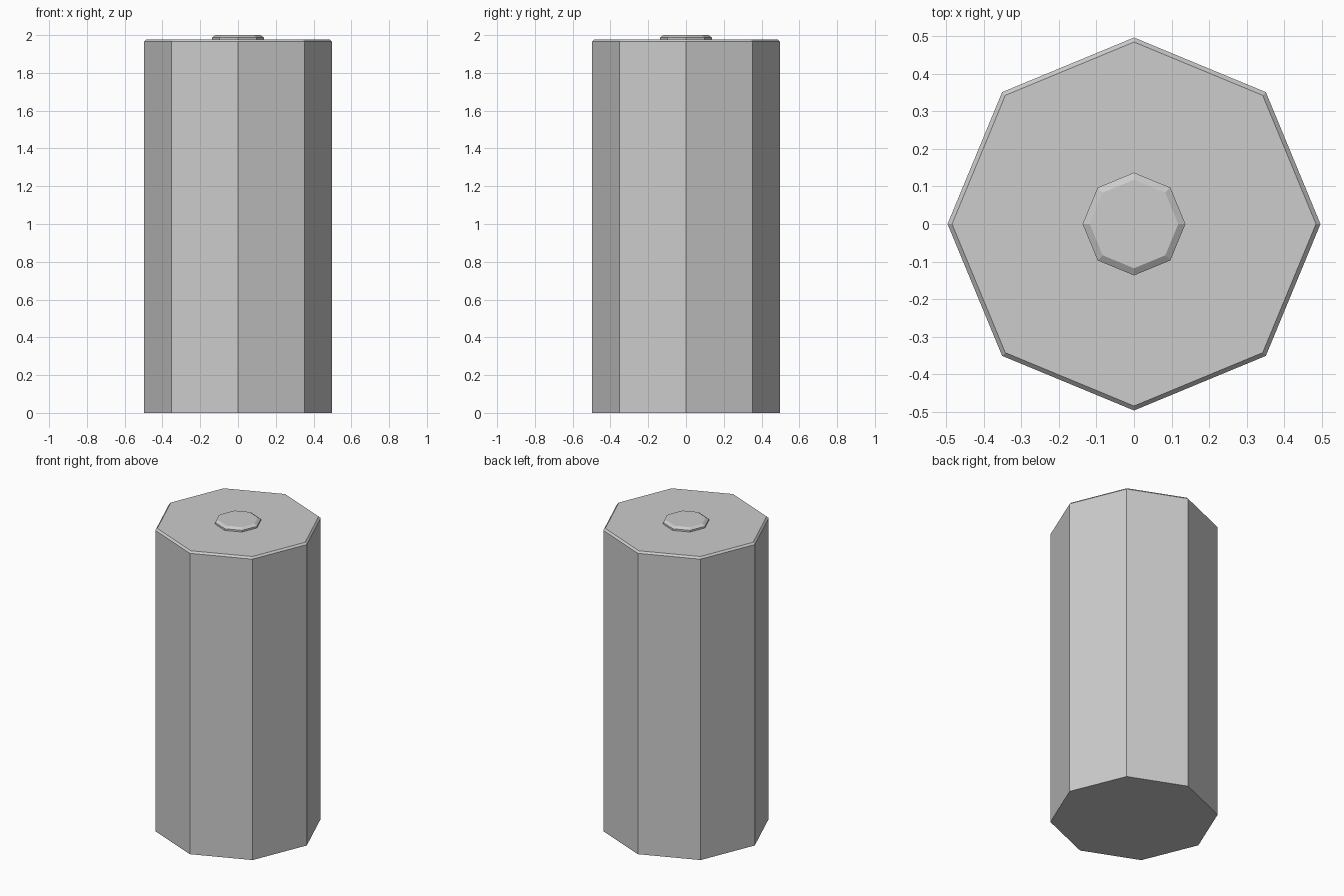
import bpy
import bmesh
from math import cos, sin, tau

cube = bpy.data.objects.get("Cube")
if cube:
    bpy.data.objects.remove(cube, do_unlink=True)

SIDES = 8

grey = bpy.data.materials.new("light_grey")
grey.use_nodes = True
colour = (0.604, 0.604, 0.604, 1)
grey.diffuse_color = colour
grey.node_tree.nodes["Principled BSDF"].inputs["Base Color"].default_value = colour


def turned_prism(name, profile):
    """Closed octagonal solid from (radius, height) rings, bottom to top."""
    bm = bmesh.new()
    rings = [[bm.verts.new((r * cos(tau * i / SIDES), r * sin(tau * i / SIDES), z))
              for i in range(SIDES)] for r, z in profile]
    for low, high in zip(rings, rings[1:]):
        for i in range(SIDES):
            j = (i + 1) % SIDES
            bm.faces.new((low[i], low[j], high[j], high[i]))
    bm.faces.new(rings[0][::-1])
    bm.faces.new(rings[-1])
    mesh = bpy.data.meshes.new(name)
    bm.to_mesh(mesh)
    bm.free()
    mesh.materials.append(grey)
    obj = bpy.data.objects.new(name, mesh)
    bpy.context.collection.objects.link(obj)
    return obj


# Tall column with a thin chamfer around the top rim
turned_prism("column_body", [(0.497, 0), (0.497, 1.965), (0.485, 1.977)])

# Small chamfered button in the middle of the top
turned_prism("top_button", [(0.137, 1.977), (0.137, 1.988), (0.118, 2.0)])
